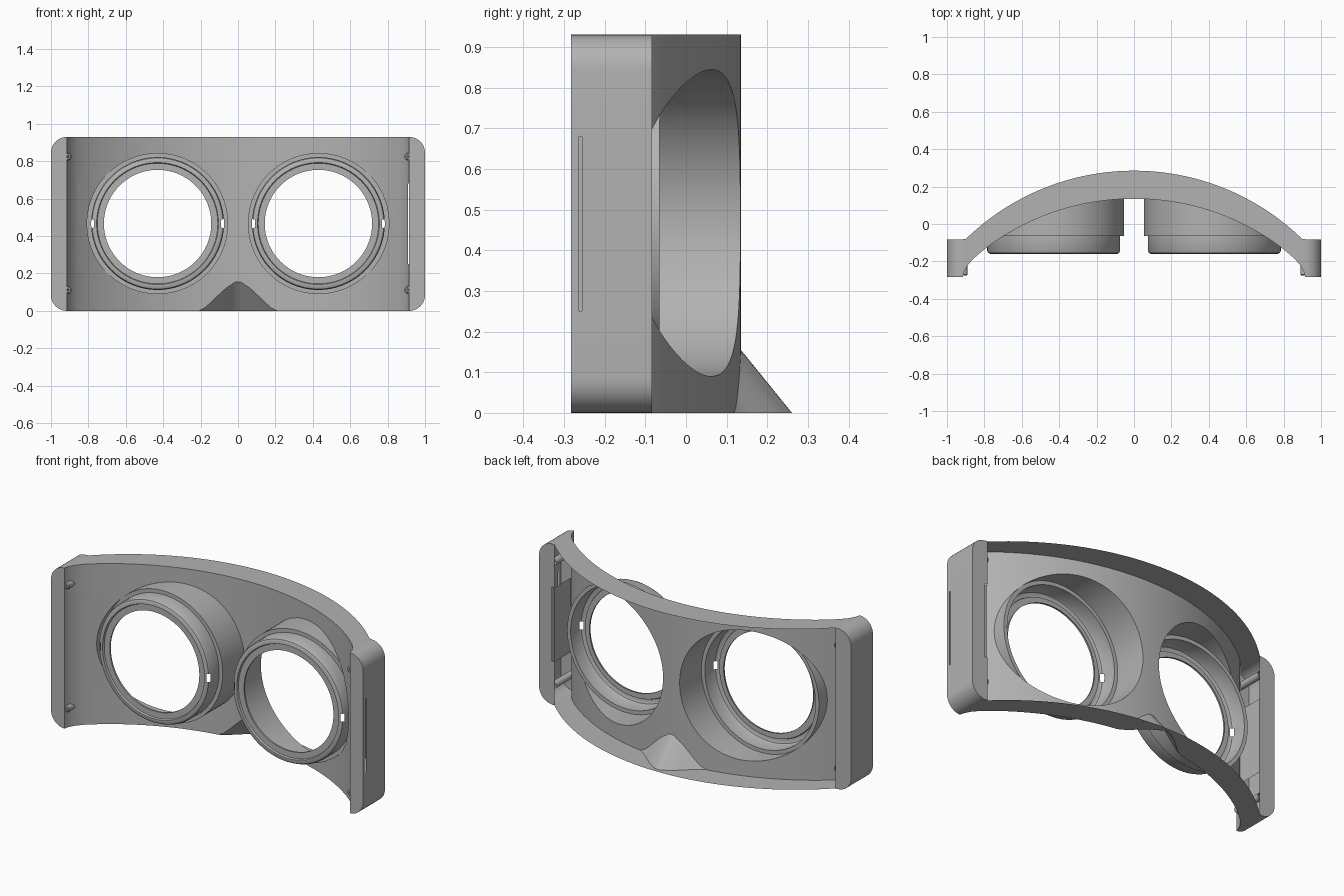
import bpy, bmesh, math
from mathutils import Vector

if "Cube" in bpy.data.objects:
    bpy.data.objects.remove(bpy.data.objects["Cube"])

H, YF, YB = 0.93, -0.283, -0.083      # height, front and back of the end blocks
LX, LZ = 0.43, 0.467                  # lens centre
SLOT = (0.25, 0.68)                   # card slot height range
SEG = 96

grey = bpy.data.materials.new("plain grey")
grey.diffuse_color = (0.45, 0.45, 0.45, 1)
grey.use_nodes = True
grey.node_tree.nodes["Principled BSDF"].inputs["Base Color"].default_value = grey.diffuse_color

ENDS = [(0.78, -0.12), (0.82, -0.152), (0.86, -0.187), (0.89, -0.222), (0.908, -0.255), (0.915, YF)]


def front_y(x):
    """Front wall curve: a wide arc that hooks forward at the ends."""
    x = abs(x)
    if x <= 0.78:
        return 0.135 - (1.32 - math.sqrt(1.32 ** 2 - x * x))
    for (a, ya), (b, yb) in zip(ENDS, ENDS[1:]):
        if x <= b + 1e-6:
            return ya + (yb - ya) * (x - a) / (b - a)
    return YF


def back_y(x):
    x = min(abs(x), 0.9)
    return max(YB, 0.285 - (1.29 - math.sqrt(1.29 ** 2 - x * x)))


def nose_h(x):
    """Bell outline of the nose notch."""
    t = abs(x) / 0.21
    if t >= 1:
        return 0.0
    return 0.155 * (1 - t) ** 1.6 * (1 + 1.3 * t) if t > 0.12 else 0.155 - 0.35 * t * t


XS = [i * 0.03 for i in range(27)] + [0.9] + [p[0] for p in ENDS[1:]] + [0.01, 0.02, 0.04, 0.05, 0.07]
XS = sorted(set(round(s * x, 4) for x in XS for s in (1, -1)))


def finish(bm, name, angle=30):
    bmesh.ops.remove_doubles(bm, verts=bm.verts, dist=1e-5)
    bmesh.ops.recalc_face_normals(bm, faces=bm.faces)
    me = bpy.data.meshes.new(name)
    bm.to_mesh(me)
    bm.free()
    me.materials.append(grey)
    ob = bpy.data.objects.new(name, me)
    bpy.context.collection.objects.link(ob)
    bpy.ops.object.select_all(action='DESELECT')
    ob.select_set(True)
    bpy.context.view_layer.objects.active = ob
    bpy.ops.object.shade_smooth_by_angle(angle=math.radians(angle))
    return ob


def skin(bm, rows, skip=lambda i, j: False, closed=False):
    """Quads between successive rows of points."""
    vs = [[bm.verts.new(p) for p in r] for r in rows]
    n = len(vs[0])
    for i in range(len(vs) - 1):
        for j in range(n if closed else n - 1):
            k = (j + 1) % n
            if not skip(i, j):
                bm.faces.new((vs[i][j], vs[i][k], vs[i + 1][k], vs[i + 1][j]))


def poly(bm, pts):
    bm.faces.new([bm.verts.new(p) for p in pts])


def ring(cx, cz, r, y, n=SEG):
    return [(cx + r * math.cos(2 * math.pi * (j + 0.0) / n), y,
             cz + r * math.sin(2 * math.pi * (j + 0.0) / n)) for j in range(n)]


# Front wall: flat outline with lens holes and nose notch, sliced and bent
bm = bmesh.new()
nose_xs = [x for x in XS if abs(x) < 0.21]
outline = [(-0.915, 0, 0), (-0.21, 0, 0)] + [(x, 0, nose_h(x)) for x in nose_xs]
outline += [(0.21, 0, 0), (0.915, 0, 0), (0.915, 0, H), (-0.915, 0, H)]
edges = []
for loop in (outline, ring(LX, LZ, 0.377, 0), ring(-LX, LZ, 0.377, 0)):
    vs = [bm.verts.new(p) for p in loop]
    edges += [bm.edges.new((vs[i], vs[(i + 1) % len(vs)])) for i in range(len(vs))]
bmesh.ops.triangle_fill(bm, use_beauty=True, use_dissolve=False, edges=edges, normal=(0, -1, 0))
cuts = [((x, 0, 0), (1, 0, 0)) for x in XS[1:-1]] + [((0, 0, z), (0, 0, 1)) for z in SLOT]
for co, no in cuts:
    bmesh.ops.bisect_plane(bm, geom=bm.verts[:] + bm.edges[:] + bm.faces[:], dist=1e-5,
                           plane_co=co, plane_no=no)
gone = []
for f in bm.faces:
    c = f.calc_center_median()
    if c.x > 0.908 and SLOT[0] < c.z < SLOT[1]:
        gone.append(f)
bmesh.ops.delete(bm, geom=gone, context='FACES')
for v in bm.verts:
    v.co.y = front_y(v.co.x)
finish(bm, "front_wall")

# Thin top and bottom flanges; the bottom one follows the nose notch
for name, z, k in (("top_flange", H, 0), ("bottom_flange", 0, 0.81)):
    bm = bmesh.new()
    skin(bm, [[(x, front_y(x) + k * nose_h(x), z) for x in XS], [(x, back_y(x), z) for x in XS]])
    finish(bm, name)

# Nose bridge: bell outline swept backward and down
bm = bmesh.new()
nx = [-0.21] + nose_xs + [0.21]
skin(bm, [[(x, front_y(x), nose_h(x)) for x in nx],
          [(x, front_y(x) + 0.81 * nose_h(x), 0) for x in nx]])
finish(bm, "nose_bridge", 40)

for s, side in ((1, "right"), (-1, "left")):
    # Lens tube from the wall to the step, then the narrower rim
    bm = bmesh.new()
    prof = [(0.377, -0.065), (0.355, -0.065), (0.355, -0.145), (0.35, -0.155), (0.34, -0.16),
            (0.326, -0.16), (0.322, -0.15), (0.287, -0.15), (0.287, -0.14)]
    rows = [[(x, front_y(x), z) for x, _, z in ring(s * LX, LZ, 0.377, 0)]]
    rows += [ring(s * LX, LZ, r, y) for r, y in prof]
    notch = (0, SEG - 1, SEG // 2, SEG // 2 - 1)
    skin(bm, rows, lambda i, j: i in (3, 4) and j in notch, closed=True)
    finish(bm, side + "_lens_tube")

    # End block shell: rounded outline swept from front to back
    bm = bmesh.new()
    R = 0.085
    arc = [(1 - R + R * math.sin(a), R - R * math.cos(a)) for a in
           [math.pi / 2 * i / 10 for i in range(11)]]
    out = arc + [(1, SLOT[0]), (1, SLOT[1])] + [(x, H - z) for x, z in reversed(arc)]
    slit = len(arc)
    ys = [YF, -0.263, -0.256, YB]
    skin(bm, [[(s * x, y, z) for x, z in out] for y in ys],
         lambda i, j: s > 0 and i == 1 and j == slit)
    poly(bm, [(s * x, YF, z) for x, z in out])
    xi = 0.917
    poly(bm, [(s * xi, YB, 0)] + [(s * x, YB, z) for x, z in out if x > xi] + [(s * xi, YB, H)])
    bands = [(0, SLOT[0]), (SLOT[1], H)] if s > 0 else [(0, H)]
    for a, b in bands:
        poly(bm, [(s * x, YB, z) for x, z in ((0.9, a), (xi, a), (xi, b), (0.9, b))])
    finish(bm, side + "_end_block")

    # Card pocket plate inside the block
    bm = bmesh.new()
    poly(bm, [(s * 0.902, y, z) for y, z in
              ((YB, SLOT[0]), (-0.235, SLOT[0]), (-0.235, SLOT[1]), (YB, SLOT[1]))])
    finish(bm, side + "_slot_plate")

    # Screw posts with a small bore
    for z, lvl in ((0.112, "lower"), (0.825, "upper")):
        bm = bmesh.new()
        pr = [(0.007, YB - 0.001), (0.007, -0.275), (0.015, -0.275), (0.02, -0.27), (0.02, YB - 0.001)]
        skin(bm, [ring(s * 0.91, z, r, y, 24) for r, y in pr], closed=True)
        finish(bm, f"{side}_{lvl}_screw_post")
